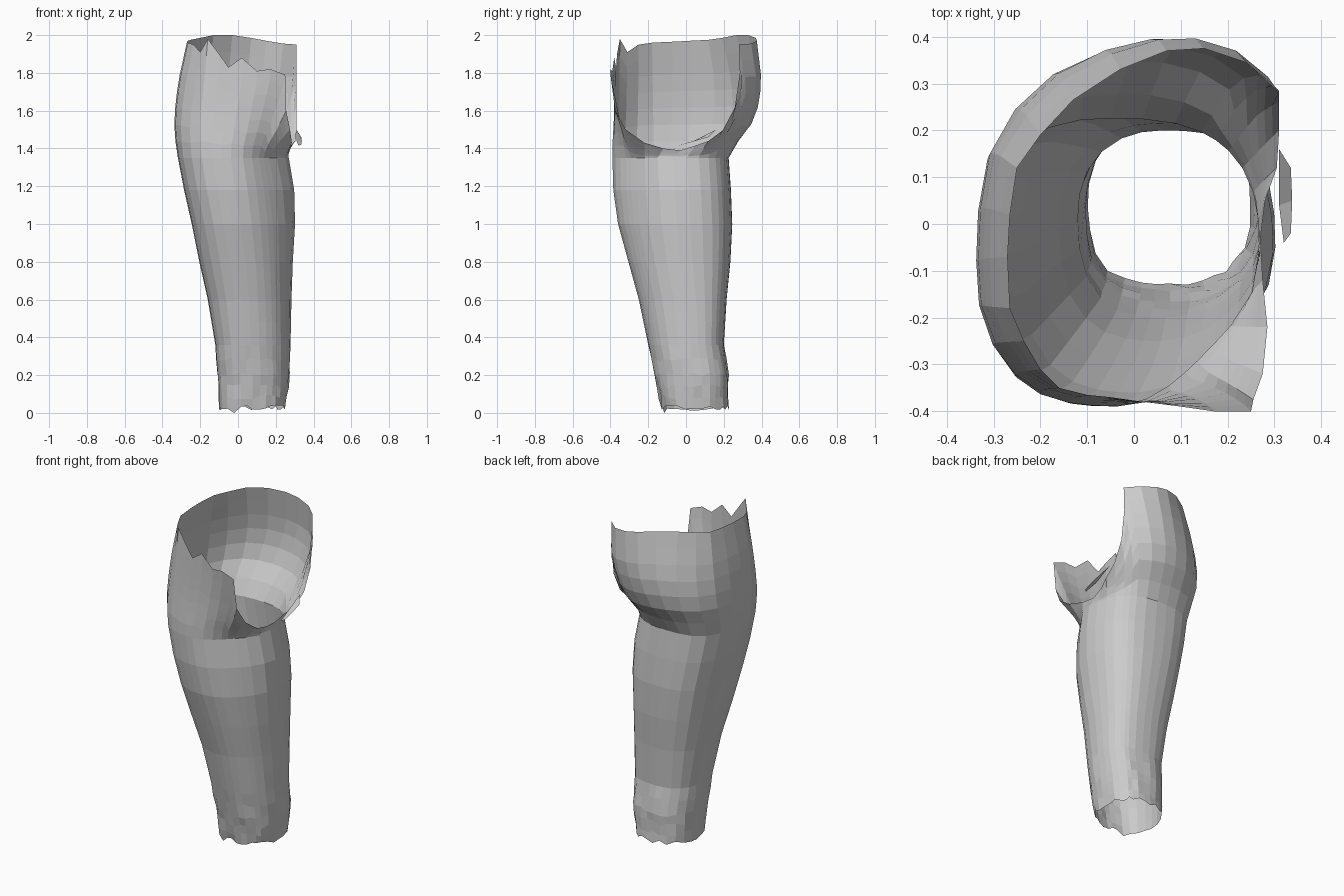
import bpy, math, random
random.seed(4)

# Leg cross-sections: z, left x, right x, front y, back y, centre x, centre y
SECTIONS = [
    (0.02, -0.10, 0.25, -0.13, 0.225, 0.07, 0.04),
    (0.20, -0.11, 0.275, -0.165, 0.225, 0.07, 0.04),
    (0.36, -0.12, 0.278, -0.20, 0.20, 0.06, 0.02),
    (0.60, -0.16, 0.283, -0.25, 0.215, 0.05, 0.00),
    (0.80, -0.205, 0.29, -0.305, 0.235, 0.03, -0.03),
    (1.00, -0.245, 0.302, -0.36, 0.245, 0.00, -0.05),
    (1.20, -0.29, 0.297, -0.388, 0.237, -0.03, -0.06),
    (1.36, -0.32, 0.267, -0.39, 0.225, -0.05, -0.07),
    (1.42, -0.33, 0.28, -0.39, 0.26, -0.04, -0.07),
    (1.50, -0.34, 0.32, -0.385, 0.335, -0.02, -0.07),
    (1.60, -0.337, 0.36, -0.38, 0.38, 0.00, -0.07),
    (1.75, -0.322, 0.40, -0.38, 0.405, 0.04, -0.07),
    (2.00, -0.27, 0.42, -0.38, 0.375, 0.06, -0.07),
]

# Torn upper rim, one entry per column: angle, x, y, z
RIM = [
    (0, .27, -.03, 1.39), (14, .28, .05, 1.415), (26, .305, .12, 1.44),
    (36, .31, .20, 1.50), (44, .31, .26, 1.62), (50, .31, .285, 1.80),
    (56, .31, .28, 1.95), (66, .24, .345, 1.955), (78, .15, .375, 1.97),
    (90, .07, .37, 1.985), (104, -.03, .33, 2.0), (118, -.13, .265, 2.0),
    (134, -.20, .19, 1.985), (150, -.25, .12, 1.975), (166, -.265, .02, 1.97),
    (182, -.27, -.07, 1.965), (198, -.265, -.18, 1.96), (214, -.235, -.25, 1.95),
    (228, -.20, -.31, 1.91), (240, -.16, -.35, 1.98), (252, -.10, -.365, 1.90),
    (262, -.05, -.37, 1.83), (272, .02, -.38, 1.88), (284, .10, -.39, 1.81),
    (294, .17, -.40, 1.82), (303, .25, -.40, 1.79), (310, .255, -.375, 1.60),
    (318, .275, -.32, 1.50), (330, .285, -.22, 1.43), (345, .275, -.12, 1.40),
]


def section_point(z, deg):
    """Point at height z on a four-quarter oval with fuller or flatter corners."""
    z = min(max(z, SECTIONS[0][0]), SECTIONS[-1][0])
    for lo, hi in zip(SECTIONS, SECTIONS[1:]):
        if z <= hi[0]:
            break
    f = (z - lo[0]) / (hi[0] - lo[0])
    _, xl, xr, yf, yb, cx, cy = [a + (b - a) * f for a, b in zip(lo, hi)]
    a = math.radians(deg)
    c, s = math.cos(a), math.sin(a)
    up = min(z / 1.36, 1)
    corner = (0.10, 0.02 + 0.06 * up, 0.09, 0.08 - 0.18 * up)[int(deg // 90) % 4]
    k = 1 + corner * math.sin(2 * a) ** 2
    return (cx + k * c * ((xr - cx) if c > 0 else (cx - xl)),
            cy + k * s * ((yb - cy) if s > 0 else (cy - yf)))


def make_mesh(name, verts, faces):
    mesh = bpy.data.meshes.new(name)
    mesh.from_pydata(verts, [], faces)
    mesh.update()
    obj = bpy.data.objects.new(name, mesh)
    bpy.context.collection.objects.link(obj)
    return obj


verts, n = [], len(RIM)

# Lower leg rings, with a ragged hem and slightly creased cloth near the ankle
TOP = 1.35
for z in (0.02, 0.08, 0.14, 0.20, 0.28, 0.36, 0.48, 0.60, 0.80, 1.00, 1.18, TOP):
    for i, (deg, *_) in enumerate(RIM):
        x, y = section_point(z, deg)
        k = 1 + (random.uniform(-0.02, 0.02) if z < 0.3 else 0)
        dz = random.uniform(-0.012, 0.015) if z < 0.3 else 0
        if z == 0.02:
            dz = -0.02 if i == 19 else random.uniform(-0.01, 0.02)
        verts.append((0.07 + (x - 0.07) * k, 0.04 + (y - 0.04) * k, z + dz))

# Hip panel rows, blended from the thigh to the torn rim
ROWS = 7
for r in range(1, ROWS + 1):
    t = r / ROWS
    for deg, rx, ry, rz in RIM:
        z = TOP + (rz - TOP) * t
        x, y = section_point(z, deg)
        ex, ey = section_point(rz, deg)
        verts.append((x + (rx - ex) * t, y + (ry - ey) * t, z))

rows = len(verts) // n
faces = [(r * n + i, r * n + (i + 1) % n, (r + 1) * n + (i + 1) % n, (r + 1) * n + i)
         for r in range(rows - 1) for i in range(n)]
make_mesh("trouser_leg", verts, faces)

# Small loose flap at the inner seam
make_mesh("seam_flap",
          [(.31, .16, 1.50), (.335, .12, 1.46), (.338, .05, 1.44),
           (.335, -.02, 1.42), (.32, -.04, 1.415), (.31, .04, 1.44)],
          [(0, 5, 2, 1), (5, 4, 3, 2)])
